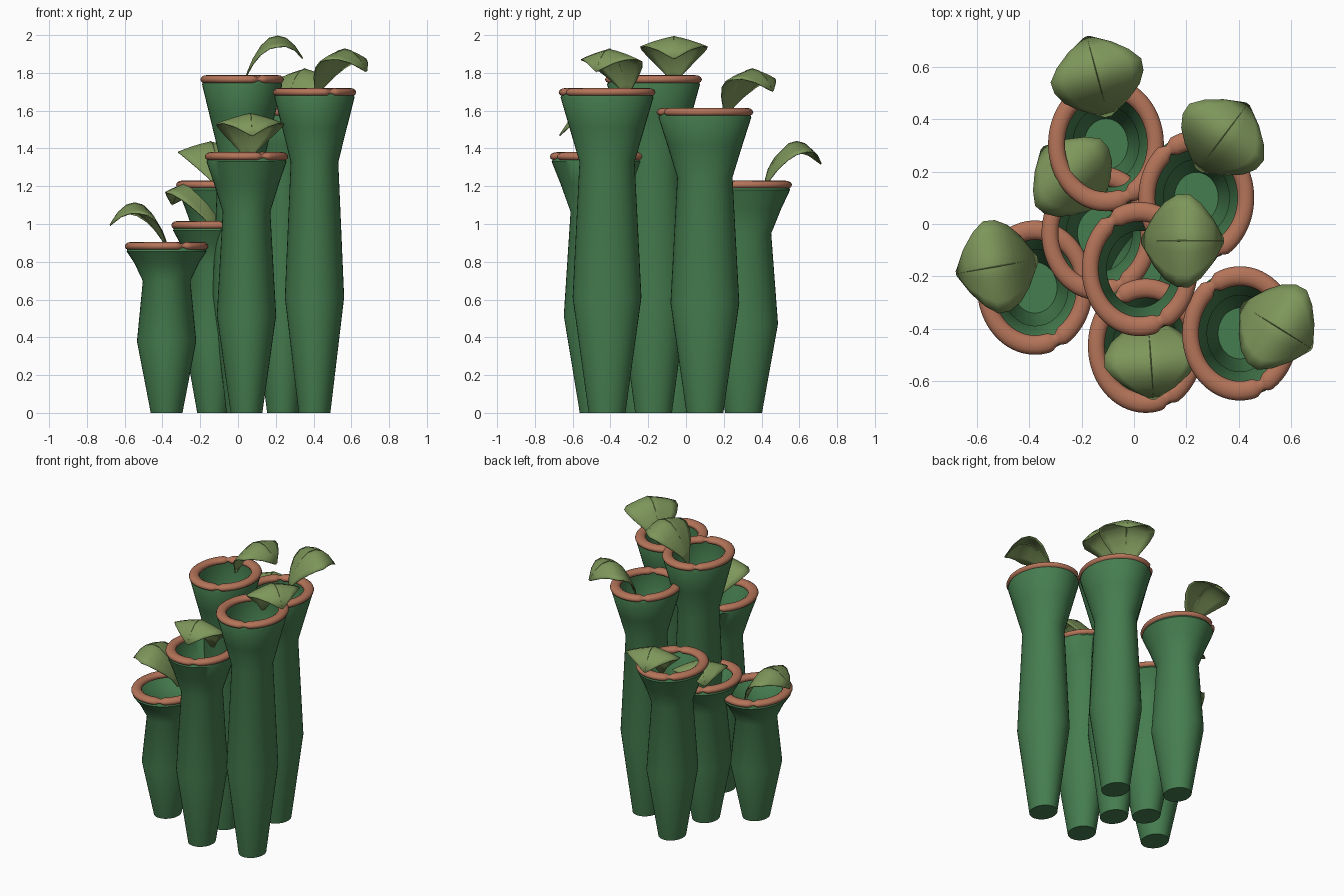
import bpy, bmesh, math
from mathutils import Vector, Matrix

cube = bpy.data.objects.get("Cube")
if cube:
    bpy.data.objects.remove(cube, do_unlink=True)


def make_material(name, color):
    mat = bpy.data.materials.new(name)
    mat.use_nodes = True
    mat.diffuse_color = (*color, 1)
    mat.node_tree.nodes["Principled BSDF"].inputs["Base Color"].default_value = (*color, 1)
    return mat


GREEN = make_material("pitcher green", (0.06, 0.205, 0.078))
TERRACOTTA = make_material("rim terracotta", (0.46, 0.175, 0.10))
OLIVE = make_material("leaf olive", (0.21, 0.31, 0.105))

SEGMENTS = 40
STRETCH = 1.16          # pitchers are oval, longer in y


def finish(bm, name, mat, location, angle=40):
    bmesh.ops.recalc_face_normals(bm, faces=bm.faces)
    mesh = bpy.data.meshes.new(name)
    bm.to_mesh(mesh)
    bm.free()
    mesh.materials.append(mat)
    obj = bpy.data.objects.new(name, mesh)
    obj.location = location
    bpy.context.collection.objects.link(obj)
    bpy.ops.object.select_all(action="DESELECT")
    obj.select_set(True)
    bpy.context.view_layer.objects.active = obj
    bpy.ops.object.shade_smooth_by_angle(angle=math.radians(angle))
    return obj


def skin(bm, rows, closed_rows=False, closed_cols=False):
    """Join rows of points with quads."""
    grid = [[bm.verts.new(p) for p in row] for row in rows]
    count, width = len(grid), len(grid[0])
    for i in range(count if closed_rows else count - 1):
        a, b = grid[i], grid[(i + 1) % count]
        for j in range(width if closed_cols else width - 1):
            k = (j + 1) % width
            bm.faces.new((a[j], a[k], b[k], b[j]))
    return grid


def ring(radius, z):
    return [(radius * math.cos(t), STRETCH * radius * math.sin(t), z)
            for t in (math.tau * i / SEGMENTS for i in range(SEGMENTS))]


# Open tube: narrow foot, swollen belly, waist and flared mouth
def make_pitcher(name, x, y, h):
    belly = 0.12 + 0.286 * h
    neck = 0.772 * h
    profile = [(0.084, 0), (0.157, belly), (0.126, neck),
               (0.172, neck + (h - neck) * 0.47), (0.212, h - 0.05), (0.205, h - 0.03)]
    bm = bmesh.new()
    grid = skin(bm, [ring(r, z) for r, z in profile], closed_cols=True)
    bm.faces.new(grid[0])
    finish(bm, name, GREEN, (x, y, 0))


# Rolled lip with two pinched notches
def make_rim(name, x, y, h):
    rows = []
    steps = 96
    for i in range(steps):
        t = math.tau * i / steps
        pinch = 1.0
        for notch in (math.radians(124), math.radians(-65)):
            gap = abs((t - notch + math.pi) % math.tau - math.pi)
            pinch = min(pinch, 0.5 + gap * 4)
        row = []
        for j in range(12):
            s = math.tau * j / 12
            r = 0.189 + 0.032 * pinch * math.cos(s)
            z = h - 0.023 + 0.023 * pinch * math.sin(s)
            row.append((r * math.cos(t), STRETCH * r * math.sin(t), z))
        rows.append(row)
    bm = bmesh.new()
    skin(bm, rows, closed_rows=True, closed_cols=True)
    finish(bm, name, TERRACOTTA, (x, y, 0), 60)


# Arching lid leaf: (distance out, height, half width) along the midrib
LEAF = [(0, -0.05, 0.012), (0.022, 0.02, 0.05), (0.05, 0.085, 0.10), (0.09, 0.15, 0.148),
        (0.135, 0.192, 0.175), (0.18, 0.204, 0.178), (0.225, 0.192, 0.142),
        (0.27, 0.153, 0.085), (0.312, 0.09, 0.008)]


def make_leaf(name, x, y, h, heading):
    turn = Matrix.Rotation(math.radians(heading), 3, "Z")
    base = Vector((0.008, 0.108, h))
    rows = []
    for out, up, half in LEAF:
        row = []
        for k in range(-4, 5):
            side = half * k / 4
            drop = 0.2 * abs(side) + 0.6 * side * side
            row.append(base + turn @ Vector((out, side, up - drop)))
        rows.append(row)
    bm = bmesh.new()
    skin(bm, rows)
    leaf = finish(bm, name, OLIVE, (x, y, 0), 50)
    solid = leaf.modifiers.new("thickness", "SOLIDIFY")
    solid.thickness = 0.006
    solid.offset = 0

    # Slim raised midrib along the fold
    bm = bmesh.new()
    rib = []
    for out, up, half in LEAF:
        w = 0.007 * (1 - out / 0.45)
        rib.append([base + turn @ Vector((out, a, up + b))
                    for a, b in ((w, -0.002), (0, 0.006), (-w, -0.002), (0, -0.008))])
    grid = skin(bm, rib, closed_cols=True)
    bm.faces.new(grid[0])
    bm.faces.new(grid[-1])
    finish(bm, name + "_midrib", OLIVE, (x, y, 0))


# x, y, height, leaf heading in degrees
PLANTS = {
    "front_left": (0.405, -0.418, 1.72, -32),
    "tall_middle": (0.022, -0.172, 1.788, 0),
    "front_middle": (0.045, -0.465, 1.38, -86),
    "back_left": (0.238, 0.10, 1.615, 53),
    "back_right": (-0.107, 0.305, 1.23, 105),
    "inner_right": (-0.132, -0.035, 1.016, 136),
    "front_right": (-0.378, -0.243, 0.905, 190),
}

for name, (x, y, h, heading) in PLANTS.items():
    make_pitcher(name + "_pitcher", x, y, h)
    make_rim(name + "_rim", x, y, h)
    make_leaf(name + "_leaf", x, y, h, heading)
